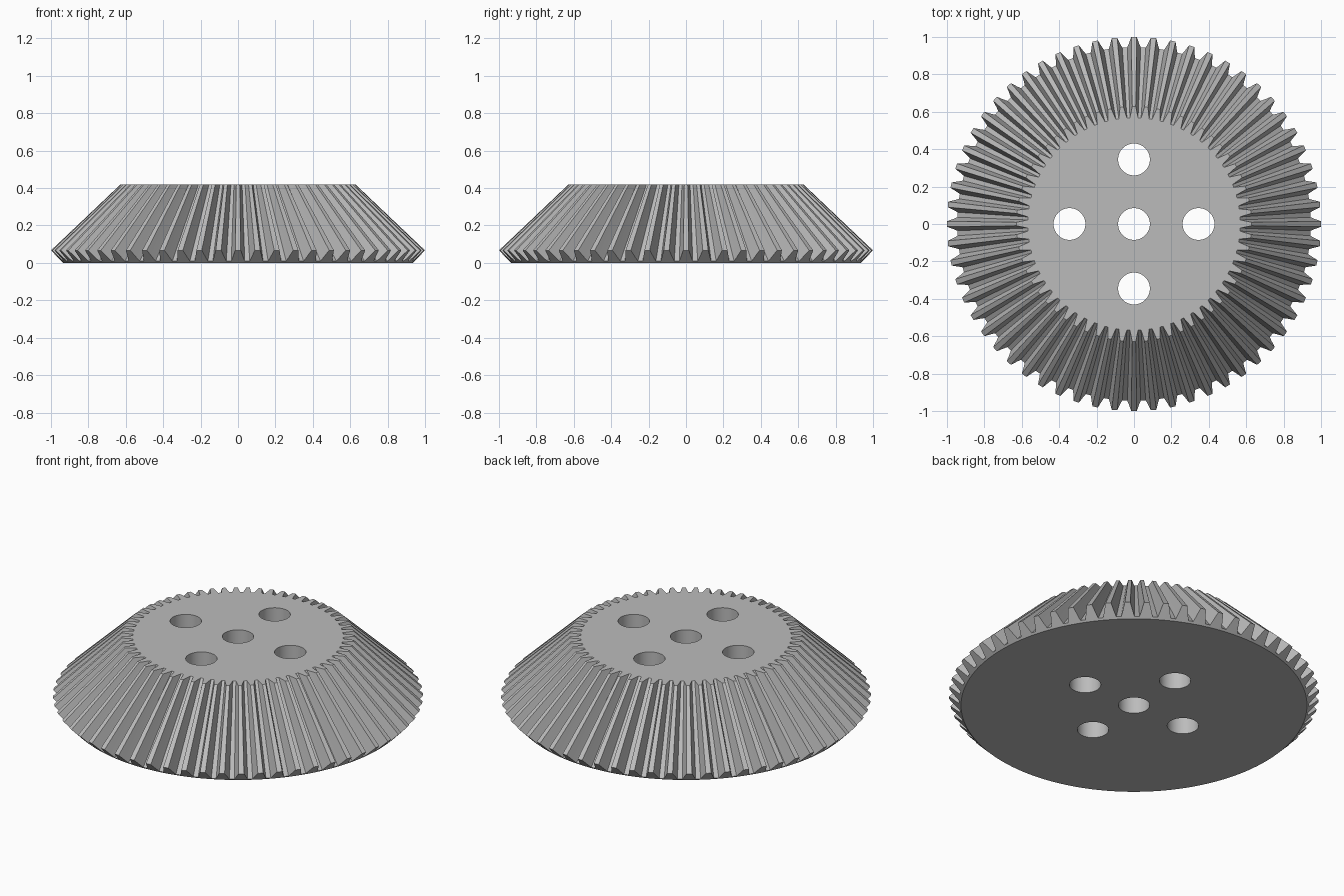
import bpy
import bmesh
from math import cos, sin, pi, radians

TEETH = 60
HEIGHT = 0.42
BASE_R = 0.935
# half tooth: (share of the pitch, share of the tooth depth)
HALF_TOOTH = [(0.14, 1.0), (0.20, 0.72), (0.275, 0.36), (0.365, 0.0)]

cube = bpy.data.objects.get("Cube")
if cube:
    bpy.data.objects.remove(cube, do_unlink=True)

steel = bpy.data.materials.new("grey_steel")
steel.use_nodes = True
grey = (0.5, 0.5, 0.5, 1.0)
steel.diffuse_color = grey
steel.node_tree.nodes["Principled BSDF"].inputs["Base Color"].default_value = grey

# Tooth outline around the wheel
tooth = [(-a, h) for a, h in reversed(HALF_TOOTH)] + HALF_TOOTH
outline = [((i + a) * 2 * pi / TEETH, h) for i in range(TEETH) for a, h in tooth]


def ring(bm, radius, height):
    return [bm.verts.new((radius(h) * cos(a), radius(h) * sin(a), height(h)))
            for a, h in outline]


# Gear body: flat base, sloped back of the teeth, tapering flanks, flat top
bm = bmesh.new()
base = ring(bm, lambda h: BASE_R, lambda h: 0.0)
rim = ring(bm, lambda h: 0.945 + 0.055 * h, lambda h: 0.01 + 0.057 * h)
top = ring(bm, lambda h: 0.568 + 0.06 * h, lambda h: HEIGHT)
for low, high in ((base, rim), (rim, top)):
    for i in range(len(outline)):
        j = (i + 1) % len(outline)
        bm.faces.new((low[i], low[j], high[j], high[i]))
bm.faces.new(top)
bm.faces.new(reversed(base))
mesh = bpy.data.meshes.new("bevel_gear")
bm.to_mesh(mesh)
bm.free()
mesh.materials.append(steel)
gear = bpy.data.objects.new("bevel_gear", mesh)
bpy.context.collection.objects.link(gear)

# Shaft hole and four bolt holes
for x, y in ((0, 0), (1, 0), (-1, 0), (0, 1), (0, -1)):
    bpy.ops.mesh.primitive_cylinder_add(
        vertices=48, radius=0.085, depth=1,
        location=(0.345 * x, 0.345 * y, HEIGHT / 2))
    cutter = bpy.context.object
    cutter.name = "hole_cutter"
    cutter.hide_render = True
    cutter.data.materials.append(steel)
    cut = gear.modifiers.new("hole", 'BOOLEAN')
    cut.operation = 'DIFFERENCE'
    cut.solver = 'EXACT'
    cut.object = cutter
    bpy.context.view_layer.objects.active = gear
    bpy.ops.object.modifier_apply(modifier=cut.name)
    bpy.data.objects.remove(cutter, do_unlink=True)

# Smooth hole walls, crisp tooth edges
bpy.ops.object.select_all(action='DESELECT')
gear.select_set(True)
bpy.context.view_layer.objects.active = gear
bpy.ops.object.shade_smooth_by_angle(angle=radians(10))
